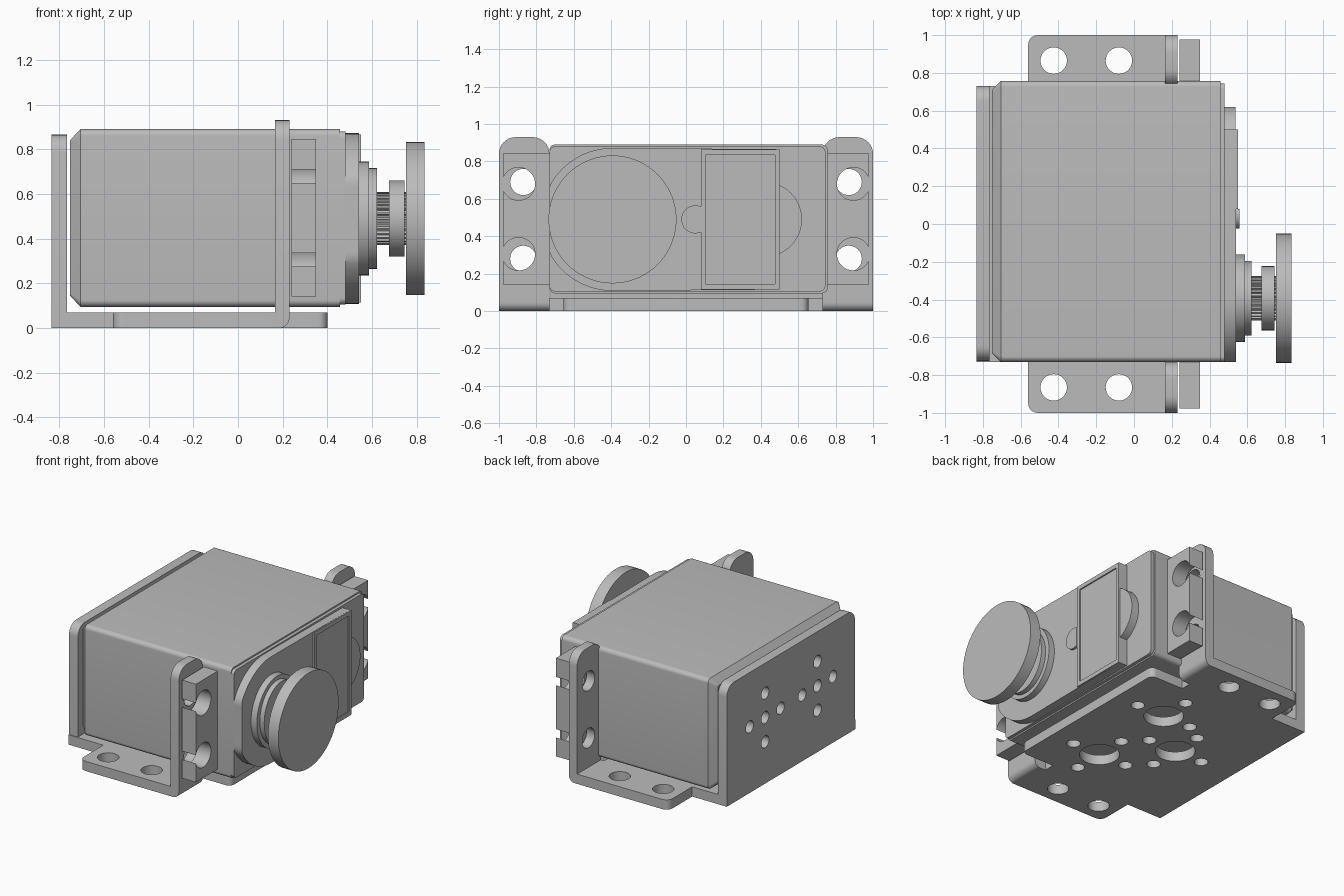
import bpy, bmesh, math
from mathutils import Vector

cube = bpy.data.objects.get("Cube")
if cube:
    bpy.data.objects.remove(cube)

grey = bpy.data.materials.new("light_grey")
grey.use_nodes = True
COLOUR = (0.5, 0.5, 0.5, 1)
grey.diffuse_color = COLOUR
grey.node_tree.nodes["Principled BSDF"].inputs["Base Color"].default_value = COLOUR
parts = []


def add(name, mesh):
    mesh.materials.clear()
    mesh.materials.append(grey)
    ob = bpy.data.objects.new(name, mesh)
    bpy.context.scene.collection.objects.link(ob)
    parts.append(ob)
    return ob


def arc(cx, cy, r, a0, a1, n=8):
    angles = [math.radians(a0 + (a1 - a0) * i / n) for i in range(n + 1)]
    return [(cx + r * math.cos(a), cy + r * math.sin(a)) for a in angles]


def circle(cx, cy, r, n=48, sx=1):
    return [(cx + (x - cx) * sx, y) for x, y in arc(cx, cy, r, 0, 360, n)[:-1]]


def rrect(x0, y0, x1, y1, low=0, high=0):
    """Rectangle with separate radii for its low and high corners."""
    out = []
    for x, y, r, a in ((x1, y1, high, 0), (x0, y1, high, 90), (x0, y0, low, 180), (x1, y0, low, 270)):
        cx = x - r if x == x1 else x + r
        cy = y - r if y == y1 else y + r
        out += arc(cx, cy, r, a, a + 90) if r else [(x, y)]
    return out


def prism(name, axis, lo, hi, outline, holes=()):
    """Extrude a profile with holes; profile planes are X:(y,z) Y:(z,x) Z:(x,y)."""
    curve = bpy.data.curves.new(name, "CURVE")
    curve.dimensions = "2D"
    curve.fill_mode = "BOTH"
    curve.extrude = (hi - lo) / 2
    for loop in (outline, *holes):
        spline = curve.splines.new("POLY")
        spline.points.add(len(loop) - 1)
        for point, (u, v) in zip(spline.points, loop):
            point.co = (u, v, 0, 1)
        spline.use_cyclic_u = True
    temp = bpy.data.objects.new("temp_profile", curve)
    bpy.context.scene.collection.objects.link(temp)
    bpy.context.view_layer.update()
    mesh = bpy.data.meshes.new_from_object(temp.evaluated_get(bpy.context.evaluated_depsgraph_get()))
    bpy.data.objects.remove(temp)
    bpy.data.curves.remove(curve)
    mid = (lo + hi) / 2
    for v in mesh.vertices:
        a, b, c = v.co.x, v.co.y, v.co.z + mid
        v.co = Vector({"X": (c, a, b), "Y": (b, c, a), "Z": (a, b, c)}[axis])
    bm = bmesh.new()
    bm.from_mesh(mesh)
    bmesh.ops.remove_doubles(bm, verts=bm.verts, dist=0.0001)
    bmesh.ops.recalc_face_normals(bm, faces=bm.faces)
    bm.to_mesh(mesh)
    bm.free()
    mesh.name = name
    return add(name, mesh)


def loft_x(name, rings):
    bm = bmesh.new()
    loops = [[bm.verts.new((x, y, z)) for y, z in outline] for x, outline in rings]
    for a, b in zip(loops, loops[1:]):
        for i in range(len(a)):
            j = (i + 1) % len(a)
            bm.faces.new((a[i], a[j], b[j], b[i]))
    bm.faces.new(loops[0])
    bm.faces.new(loops[-1])
    bmesh.ops.recalc_face_normals(bm, faces=bm.faces)
    mesh = bpy.data.meshes.new(name)
    bm.to_mesh(mesh)
    bm.free()
    return add(name, mesh)


# Motor case with a chamfered rear end, and its front cover
case = rrect(-0.73, 0.095, 0.757, 0.89, 0.03, 0.03)
rear = rrect(-0.685, 0.145, 0.71, 0.84, 0.01, 0.01)
loft_x("motor_case", [(-0.752, rear), (-0.705, case), (0.457, case)])
prism("front_cover", "X", 0.455, 0.48, rrect(-0.73, 0.105, 0.745, 0.88, 0.03, 0.03))

# Gear housing, rounded at the shaft end
SY, SZ = -0.393, 0.49
round_end = [(max(y, -0.73), z) for y, z in arc(SY, SZ, 0.382, 90, 270, 40)]
prism("gear_housing", "X", 0.478, 0.541, round_end + [(0.5, 0.115), (0.5, 0.865)])
prism("panel_frame", "X", 0.54, 0.55, rrect(0.08, 0.115, 0.5, 0.865),
      [rrect(0.105, 0.145, 0.475, 0.835)])
prism("housing_end_boss", "X", 0.478, 0.538, circle(0.42, SZ, 0.2))
prism("small_boss", "X", 0.538, 0.558, arc(0.05, SZ, 0.075, 66, 294, 20))

# Output shaft: stepped bosses, splined shaft, collar and disc
prism("shaft_boss_large", "X", 0.54, 0.587, circle(SY, SZ, 0.255, sx=0.91))
prism("shaft_boss_small", "X", 0.586, 0.622, circle(SY, SZ, 0.225, sx=0.88))
teeth = []
for i in range(30):
    for offset, r in ((-4, 0.105), (-2, 0.118), (2, 0.118), (4, 0.105)):
        a = math.radians(i * 12 + offset)
        teeth.append((SY + r * math.cos(a), SZ + r * math.sin(a)))
prism("splined_shaft", "X", 0.62, 0.76, teeth)
prism("shaft_collar", "X", 0.675, 0.745, circle(SY, SZ, 0.17))
prism("output_disc", "X", 0.752, 0.835, circle(SY, SZ, 0.342, 72))

# Bracket base: outline of one side, mirrored to the other
half = [(0.4, 0.61)] + arc(0.36, 0.615, 0.04, 0, 90)[1:] + [(0.14, 0.655), (0.14, 0.73), (0.17, 0.73), (0.17, 1)]
half += arc(-0.51, 0.95, 0.05, 90, 180) + [(-0.56, 0.73), (-0.835, 0.73)]
outline = half + [(x, -y) for x, y in reversed(half)]
holes = [circle(x, y, 0.07, 32) for x in (-0.08, -0.425) for y in (-0.865, 0.865)]
for cx, cy in ((0, 0.3), (0, -0.35), (-0.35, 0)):
    holes.append(circle(cx, cy, 0.13, 40))
    for dx, dy in ((1, 0), (-1, 0), (0, 1), (0, -1)):
        if (cy, dy) != (0.3, -1):
            holes.append(circle(cx + 0.22 * dx, cy + 0.22 * dy, 0.045, 24))
prism("bracket_base", "Z", 0, 0.07, outline, holes)

# Bracket rear plate with two crosses of holes
holes = []
for cy in (-0.3, 0.295):
    for dy, dz in ((0, 0), (1, 0), (-1, 0), (0, 1), (0, -1)):
        holes.append(circle(cy + 0.175 * dy, 0.475 + 0.175 * dz, 0.043, 24))
prism("bracket_rear_plate", "X", -0.835, -0.765, rrect(-0.725, 0.07, 0.73, 0.865, 0, 0.08), holes)

# Upright bracket tabs and slotted motor lugs on both sides
for side, s in (("right", -1), ("left", 1)):
    y0, y1 = sorted((0.73 * s, s))
    holes = [circle(0.87 * s, z, 0.07, 32) for z in (0.28, 0.69)]
    prism(side + "_tab", "X", 0.165, 0.23, rrect(y0, 0.07, y1, 0.93, 0, 0.09), holes)
    bend = [(0.07, 0.165), (0, 0.165)] + arc(0.045, 0.185, 0.045, 180, 90) + [(0.07, 0.23)]
    prism(side + "_tab_bend", "Y", y0, y1, bend)
    lug = [(0.7, 0.14), (0.977, 0.14)]
    for z in (0.305, 0.68):
        lug += [(0.977, z - 0.03)] + arc(0.895, z, 0.088, -22, -338, 32) + [(0.977, z + 0.03)]
    lug += [(0.977, 0.845), (0.7, 0.845)]
    prism(side + "_lug", "X", 0.24, 0.35, [(y * s, z) for y, z in lug])

# Smooth curved walls, keep edges crisp
bpy.ops.object.select_all(action="DESELECT")
for ob in parts:
    ob.select_set(True)
bpy.context.view_layer.objects.active = parts[0]
bpy.ops.object.shade_smooth_by_angle(angle=math.radians(30))
